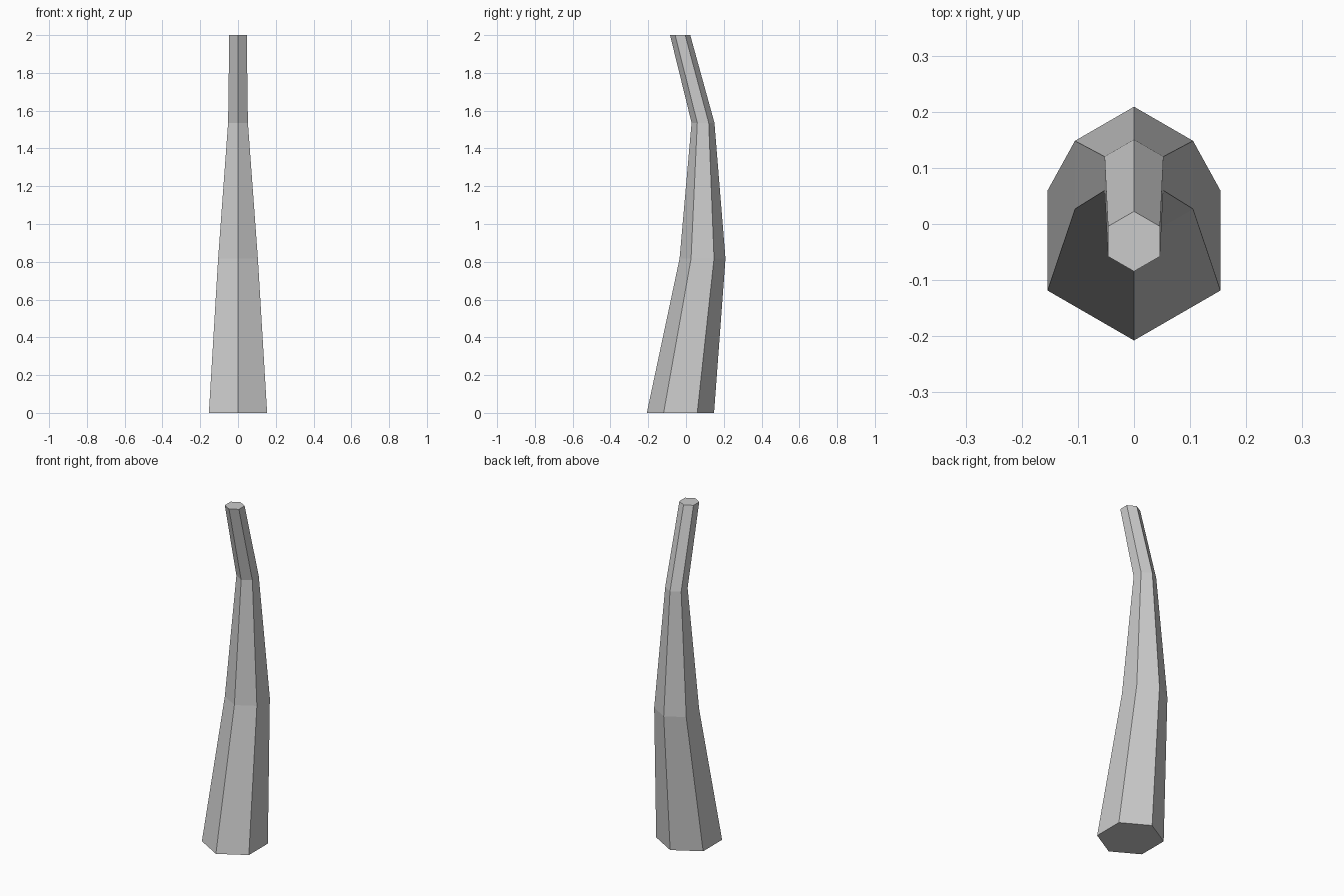
import bpy, bmesh
from math import sin, cos, tau

if "Cube" in bpy.data.objects:
    bpy.data.objects.remove(bpy.data.objects["Cube"])

SIDES = 6
# Cross-sections from base to tip: height, y centre, radius
SECTIONS = [(0.0, -0.0295, 0.178), (0.817, 0.0875, 0.1215),
            (1.536, 0.09, 0.0605), (2.0, -0.031, 0.0535)]

bm = bmesh.new()

# Hexagonal rings with a corner facing the front
rings = [[bm.verts.new((r * sin(tau * i / SIDES), cy - r * cos(tau * i / SIDES), z))
          for i in range(SIDES)] for z, cy, r in SECTIONS]

# Side walls
for low, high in zip(rings, rings[1:]):
    for i in range(SIDES):
        j = (i + 1) % SIDES
        bm.faces.new((low[i], low[j], high[j], high[i]))

# End caps
bm.faces.new(rings[0][::-1])
bm.faces.new(rings[-1])
bmesh.ops.recalc_face_normals(bm, faces=bm.faces)

# Bent tapering trunk
mesh = bpy.data.meshes.new("bent_trunk")
bm.to_mesh(mesh)
bm.free()
bpy.context.collection.objects.link(bpy.data.objects.new("bent_trunk", mesh))
